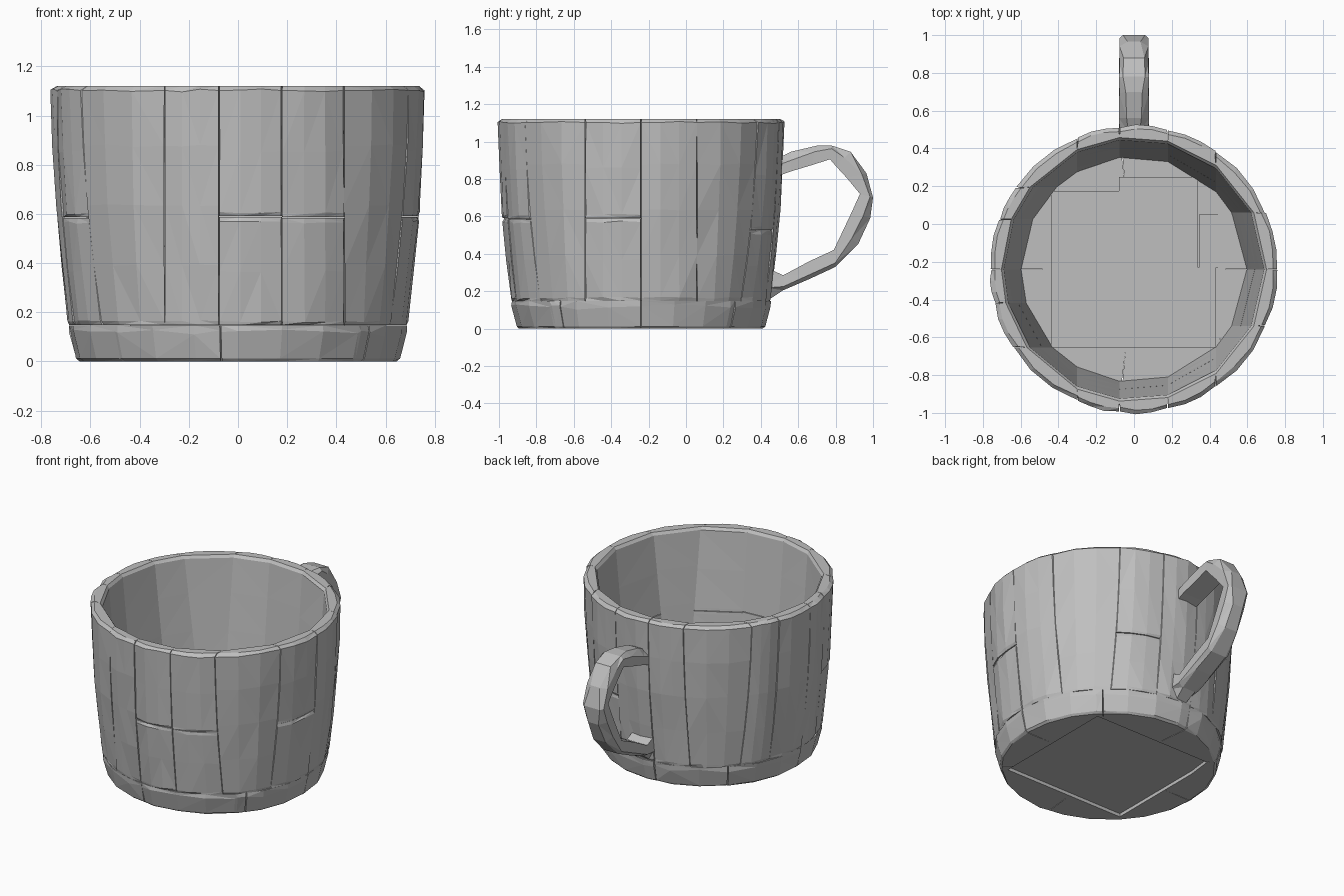
import bpy, bmesh, math, random
from math import sin, cos, radians

random.seed(4)
if "Cube" in bpy.data.objects:
    bpy.data.objects.remove(bpy.data.objects["Cube"], do_unlink=True)

CY = -0.24  # centre of the bowl; the handle sticks out behind it
grey = bpy.data.materials.new("plain grey")
grey.use_nodes = True
colour = (0.52, 0.52, 0.52, 1)
grey.diffuse_color = colour
grey.node_tree.nodes["Principled BSDF"].inputs["Base Color"].default_value = colour


def jit(a):
    return random.uniform(-a, a)


def lerp_table(table, z):
    for (z0, r0), (z1, r1) in zip(table, table[1:]):
        if z <= z1:
            return r0 + (r1 - r0) * (z - z0) / (z1 - z0)
    return table[-1][1]


def outer_r(z):
    return lerp_table([(0, .66), (.15, .695), (.58, .740), (.9, .757), (1.12, .764)], z)


def inner_r(z):
    return .595 + .095 * (z - .12)


def loft(name, loops):
    """Closed solid through a list of equal-length point loops."""
    bm = bmesh.new()
    rings = [[bm.verts.new(p) for p in loop] for loop in loops]
    n = len(rings[0])
    for a, b in zip(rings, rings[1:]):
        for i in range(n):
            bm.faces.new((a[i], a[(i + 1) % n], b[(i + 1) % n], b[i]))
    bm.faces.new(rings[0])
    bm.faces.new(rings[-1])
    bmesh.ops.triangulate(bm, faces=bm.faces[:])
    bmesh.ops.recalc_face_normals(bm, faces=bm.faces[:])
    me = bpy.data.meshes.new(name)
    bm.to_mesh(me)
    bm.free()
    me.materials.append(grey)
    ob = bpy.data.objects.new(name, me)
    bpy.context.collection.objects.link(ob)
    return ob


def box(name, x0, x1, y0, y1, z0, z1):
    return loft(name, [[(x0, y0, z), (x1, y0, z), (x1, y1, z), (x0, y1, z)] for z in (z0, z1)])


def polar(r, a, z):
    return (r * cos(a), CY + r * sin(a), z)


def seam_angle(deg, r):
    """Angle at radius r of the upright, axis-aligned cut that meets the outside at deg."""
    a, mid = radians(deg), .74
    if abs(sin(a)) > abs(cos(a)):
        b = math.acos(mid * cos(a) / r)
        return b if deg < 180 else 2 * math.pi - b
    b = math.asin(mid * sin(a) / r)
    if cos(a) < 0:
        return math.pi - b
    return b + (2 * math.pi if deg > 180 else 0)


def stave(name, d0, d1, z0, z1):
    """Curved outside, flat inside, softened ends and side edges."""
    gap = .003
    steps = 3
    rim = z1 > 1
    count = 4 if z1 - z0 > .7 else 2
    levels = [(z0, .004), (z0 + .016, 0)]
    levels += [(z0 + (z1 - z0) * k / count, 0) for k in range(1, count)]
    levels += [(z1 - .018, 0), (z1, .022 if rim else .006)]
    loops = []
    for z, inset in levels:
        loop = []
        ro = outer_r(z) - inset
        a0, a1 = seam_angle(d0, ro) + gap, seam_angle(d1, ro) - gap
        for i in range(steps + 1):
            side = i in (0, steps)
            r = ro - (.006 if side else 0) + jit(.004)
            zz = z + (jit(.006) if not side and not inset else 0)
            loop.append(polar(r, a0 + (a1 - a0) * i / steps, zz))
        ri = inner_r(z) + (.012 if z == z1 and rim else 0)
        loop += [polar(ri, seam_angle(d, ri), z) for d in (d1, d0)]
        loops.append(loop)
    return loft(name, loops)


# Wall staves, a few of them cut in two at mid height
seams = [0, 24, 54, 76, 96, 114, 144, 159, 180, 194, 214, 246, 264, 284, 306, 336, 360]
splits = {54: .525, 194: .585, 264: .59, 284: .585, 336: .59}
for n, (a0, a1) in enumerate(zip(seams, seams[1:]), 1):
    if a0 in splits:
        s = splits[a0]
        stave(f"wall_stave_{n}_lower", a0, a1, .148, s - .002)
        stave(f"wall_stave_{n}_upper", a0, a1, s + .002, 1.12)
    else:
        stave(f"wall_stave_{n}", a0, a1, .148, 1.12)

# Foot pieces: round outside, square opening inside
HX, HY = .445, .425


def opening_r(a):
    return min(HX / max(abs(cos(a)), .001), HY / max(abs(sin(a)), .001))


corners = [math.degrees(math.atan2(sy * HY, sx * HX)) % 360 for sx in (1, -1) for sy in (1, -1)]
foot_seams = [0, 47, 96, 135, 180, 264, 321, 360]
for n, (a0, a1) in enumerate(zip(foot_seams, foot_seams[1:]), 1):
    stops = list(range(0, 360, 15)) + corners
    mids = [a for a in stops if a0 + 2 < a < a1 - 2]
    angles = [radians(a) for a in sorted([a0, a1] + mids)]
    last = len(angles) - 1
    loops = []
    for z, inset in [(0, .010), (.012, 0), (.115, -.004), (.147, .002)]:
        loop = []
        for i, a in enumerate(angles):
            side = i in (0, last)
            r = outer_r(z) - inset + jit(.004) - (.006 if side else 0)
            trim = .004 * ((i == 0) - (i == last))
            loop.append(polar(r, a + trim, z + (jit(.015) if z == .115 else 0)))
        loop += [polar(opening_r(a), a, z) for a in reversed(angles)]
        loops.append(loop)
    loft(f"foot_piece_{n}", loops)

# Recessed base block closing the opening, with floor planks on top
box("base_block", -HX - .005, HX + .005, CY - HY - .005, CY + HY + .005, .022, .14)
planks = [(-.44, -.08, -.23, .175), (-.08, .34, -.23, .25), (.344, .6, -.23, .05),
          (-.44, .0, -.655, -.23), (.0, .435, -.655, -.23)]
for n, (x0, x1, y0, y1) in enumerate(planks, 1):
    box(f"floor_plank_{n}", x0, x1, y0, y1, .13, .152 + .003 * (n % 3))

# Handle: (outer y, outer z, inner y, inner z) along the loop
spine = [(.49, .91, .49, .815), (.56, .945, .56, .84), (.70, .978, .67, .873),
         (.78, .978, .77, .905), (.88, .945, .80, .87), (.965, .83, .86, .805),
         (1.0, .70, .93, .72), (.985, .59, .885, .62), (.92, .45, .84, .525),
         (.80, .33, .79, .42), (.66, .265, .66, .36), (.52, .205, .52, .285),
         (.43, .145, .43, .325)]
loops = []
for oy, oz, iy, iz in spine:
    w = .078 + jit(.003)
    top_w = .05 + jit(.02)
    f = .68 + jit(.12)
    my, mz = iy + (oy - iy) * f, iz + (oz - iz) * f
    loops.append([(-w * .95, iy, iz), (w * .95, iy, iz), (w, my, mz),
                  (top_w, oy, oz), (-top_w, oy, oz), (-w, my, mz)])
loft("handle", loops)
